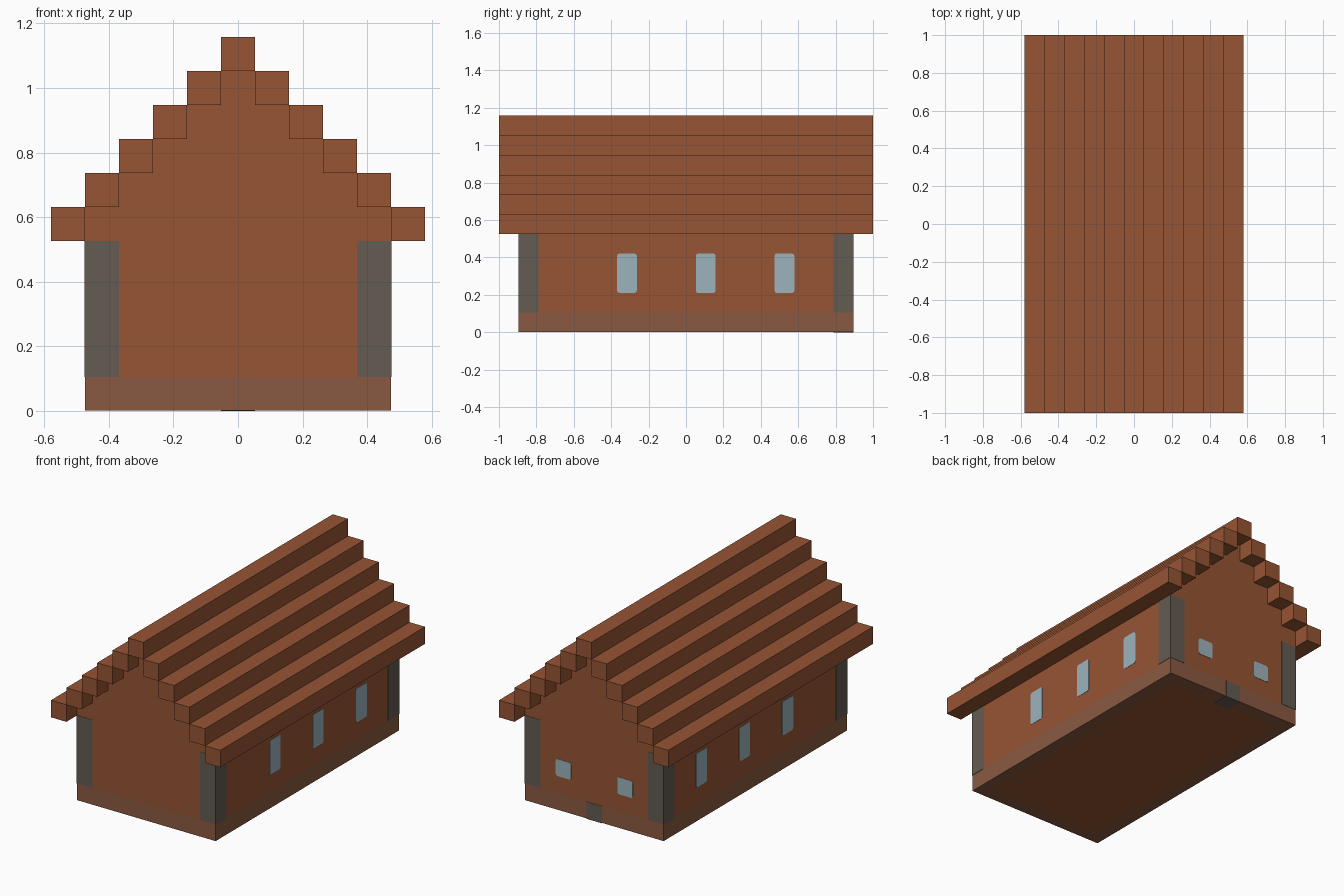
import bpy
import bmesh

cube = bpy.data.objects.get("Cube")
if cube:
    bpy.data.objects.remove(cube, do_unlink=True)

U = 2 / 19                  # one building block
HX, HY = 4.5 * U, 8.5 * U   # half width and half length of the walls
PROUD = 0.002               # how far painted plates stand out


def material(name, rgb):
    mat = bpy.data.materials.new(name)
    mat.use_nodes = True
    mat.diffuse_color = (*rgb, 1)
    mat.node_tree.nodes["Principled BSDF"].inputs["Base Color"].default_value = (*rgb, 1)
    return mat


BROWN = material("brown timber", (0.305, 0.089, 0.034))
BASE = material("dusty brown base", (0.254, 0.102, 0.054))
GREY = material("grey post", (0.125, 0.107, 0.084))
GLASS = material("pale blue glass", (0.332, 0.456, 0.503))


def finish(name, bm, *mats):
    bmesh.ops.recalc_face_normals(bm, faces=bm.faces)
    mesh = bpy.data.meshes.new(name)
    bm.to_mesh(mesh)
    bm.free()
    for mat in mats:
        mesh.materials.append(mat)
    obj = bpy.data.objects.new(name, mesh)
    bpy.context.collection.objects.link(obj)
    return obj


def box_mesh(lo, hi):
    bm = bmesh.new()
    bmesh.ops.create_cube(bm, size=1)
    for v in bm.verts:
        v.co = [a + (b - a) * (c + 0.5) for a, b, c in zip(lo, hi, v.co)]
    return bm


def box(name, lo, hi, mat):
    return finish(name, box_mesh(lo, hi), mat)


def window(name, lo, hi, axis):
    """Thin pane with rounded corners, lying across the given axis."""
    bm = box_mesh(lo, hi)
    edges = [e for e in bm.edges
             if abs(e.verts[0].co[axis] - e.verts[1].co[axis]) > 1e-5]
    bmesh.ops.bevel(bm, geom=edges, offset=0.012, segments=2, profile=0.5,
                    affect='EDGES')
    return finish(name, bm, GLASS)


# Foundation, with a brown floor panel inset in its underside
bm = box_mesh((-HX, -HY, PROUD), (HX, HY, U))
bm.normal_update()
bottom = [f for f in bm.faces if f.normal.z < -0.9]
bmesh.ops.inset_region(bm, faces=bottom, thickness=U)
bottom[0].material_index = 1
finish("foundation", bm, BASE, BROWN)

# Walls with stepped gables, extruded along the length
right_half = []
for i in range(5):
    top = (10 - i) * U
    right_half += [((i + 0.5) * U, top), ((i + 0.5) * U, top - U)]
right_half[-1] = (HX, U)
outline = right_half + [(-x, z) for x, z in reversed(right_half)]
bm = bmesh.new()
gable = bm.faces.new([bm.verts.new((x, -HY, z)) for x, z in outline])
extruded = bmesh.ops.extrude_face_region(bm, geom=[gable])["geom"]
bmesh.ops.translate(bm, vec=(0, 2 * HY, 0),
                    verts=[g for g in extruded if isinstance(g, bmesh.types.BMVert)])
finish("walls", bm, BROWN)

# Roof beams stepping up to the ridge
for i in range(-5, 6):
    z = (10 - abs(i)) * U
    box(f"roof_beam_{i + 6}", ((i - 0.5) * U, -1, z), ((i + 0.5) * U, 1, z + U), BROWN)

for side, sx in (("left", 1), ("right", -1)):
    # Corner posts
    for end, sy in (("front", -1), ("back", 1)):
        xs = sorted((sx * (HX - U), sx * (HX + PROUD)))
        ys = sorted((sy * (HY - U), sy * (HY + PROUD)))
        box(f"{end}_{side}_post", (xs[0], ys[0], U), (xs[1], ys[1], 5 * U), GREY)

    # Tall side windows
    xs = sorted((sx * (HX - PROUD), sx * (HX + PROUD)))
    for n, row in enumerate((-3, 1, 5)):
        window(f"{side}_window_{n + 1}", (xs[0], (row - 0.5) * U, 2 * U),
               (xs[1], (row + 0.5) * U, 4 * U), 0)

    # Small back windows
    x = sx * 2 * U
    window(f"back_{side}_window", (x - U / 2, HY - PROUD, 2 * U),
           (x + U / 2, HY + PROUD, 3 * U), 1)

# Grey block in the middle of the back foundation
box("back_threshold", (-U / 2, HY - U, 0), (U / 2, HY + PROUD, U), GREY)
